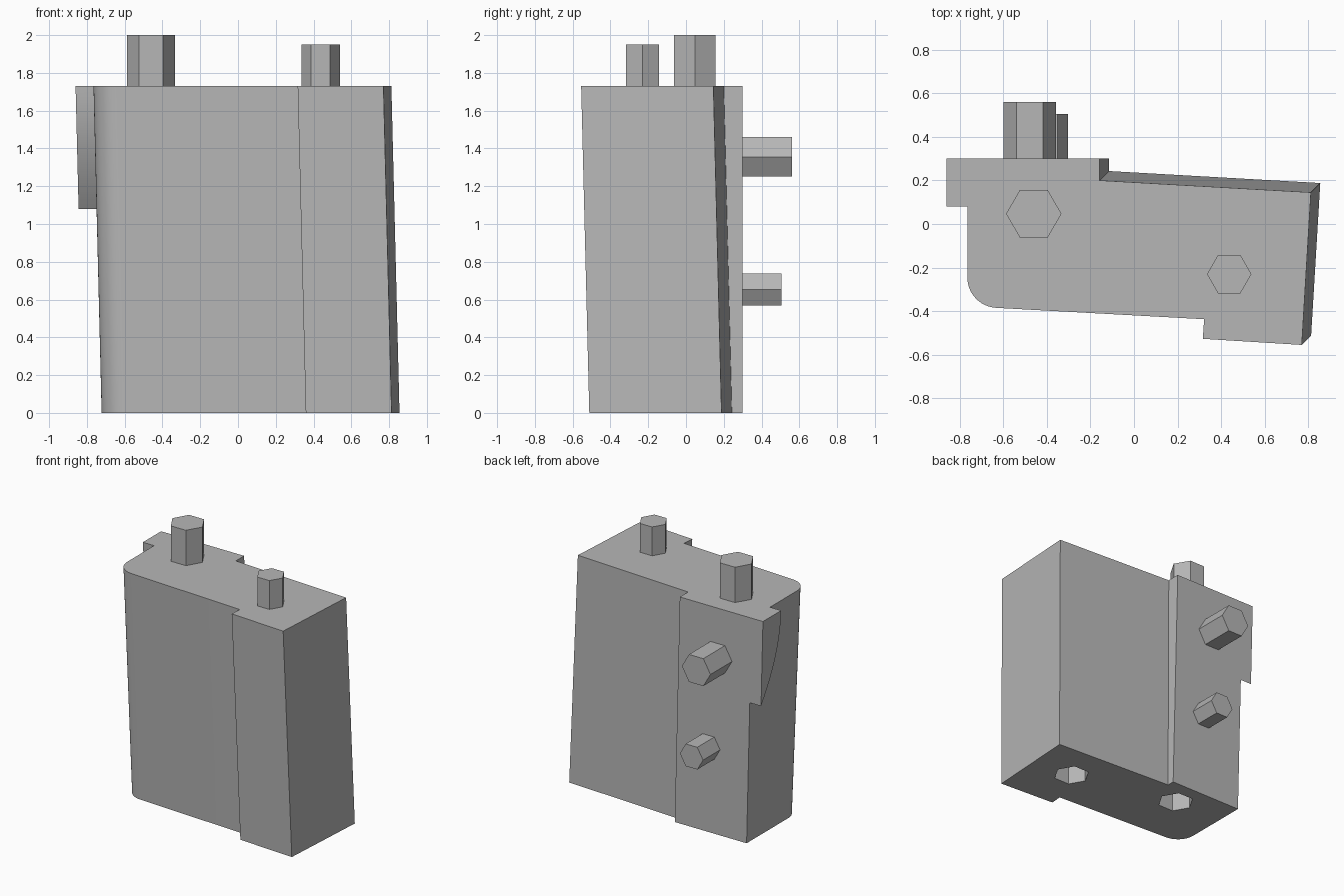
import bpy, bmesh
from math import cos, sin, pi, radians
from mathutils import Matrix, Vector

if "Cube" in bpy.data.objects:
    bpy.data.objects.remove(bpy.data.objects["Cube"], do_unlink=True)

TOP = 1.73      # height of the main block
LEAN = 0.043    # sideways drift of the block from top to bottom
BACK = 0.30     # flat back plane, which does not lean

grey = bpy.data.materials.new("plain grey")
grey.use_nodes = True
grey.diffuse_color = (0.47, 0.47, 0.47, 1)
grey.node_tree.nodes["Principled BSDF"].inputs["Base Color"].default_value = grey.diffuse_color


def lean(x, z):
    return x + LEAN * (TOP - z) / TOP


def make_object(name, bm):
    bmesh.ops.recalc_face_normals(bm, faces=bm.faces)
    mesh = bpy.data.meshes.new(name)
    bm.to_mesh(mesh)
    bm.free()
    mesh.materials.append(grey)
    obj = bpy.data.objects.new(name, mesh)
    bpy.context.collection.objects.link(obj)
    return obj


def loft(name, first, second):
    """Closed solid between two matching outlines."""
    bm = bmesh.new()
    a = [bm.verts.new(p) for p in first]
    b = [bm.verts.new(p) for p in second]
    bm.faces.new(a)
    bm.faces.new(b)
    for i in range(len(a)):
        j = (i + 1) % len(a)
        bm.faces.new((a[i], a[j], b[j], b[i]))
    return make_object(name, bm)


def hex_peg(name, base, radius, length, axis="Z"):
    """Six-sided peg growing from base along +z or +y."""
    bm = bmesh.new()
    bmesh.ops.create_cone(bm, cap_ends=True, segments=6, radius1=radius, radius2=radius,
                          depth=length, matrix=Matrix.Translation((0, 0, length / 2))
                          @ Matrix.Rotation(pi / 6, 4, "Z"))
    if axis == "Y":
        bm.transform(Matrix.Rotation(-pi / 2, 4, "X"))
    bm.transform(Matrix.Translation(Vector(base)))
    return make_object(name, bm)


# Main block: stepped outline with one rounded front corner
corner = [(-0.625 + 0.14 * cos(a), -0.245 + 0.14 * sin(a))
          for a in (radians(180 + 87 * i / 12) for i in range(13))]
outline = [(-0.765, BACK)] + corner + [
    (0.322, -0.437), (0.316, -0.527), (0.77, -0.555),
    (0.812, 0.145), (-0.158, 0.2), (-0.158, BACK)]
upper = [(x, y, TOP) for x, y in outline]
lower = [(lean(x, 0), y if y == BACK else y + LEAN, 0) for x, y in outline]
block = loft("main_block", upper, lower)

# Hexagonal sockets in the underside
for name, x, y in (("left", 0.505, -0.095), ("right", -0.315, 0.09)):
    cutter = hex_peg(name + "_socket_cutter", (x, y, -0.05), 0.128, 0.33)
    cutter.hide_render = True
    cut = block.modifiers.new(name + " socket", "BOOLEAN")
    cut.operation = "DIFFERENCE"
    cut.solver = "EXACT"
    cut.object = cutter
    bpy.context.view_layer.objects.active = block
    bpy.ops.object.modifier_apply(modifier=cut.name)
    bpy.data.objects.remove(cutter, do_unlink=True)

# Side lug: front edge curves back to the rear plane as it descends
drop, depth = 0.65, 0.22
profile = [(BACK, TOP)] + [(BACK - depth * (1 - (i / 12) ** 2), TOP - drop * i / 12)
                           for i in range(13)]
lug = loft("side_lug", [(lean(-0.86, z), y, z) for y, z in profile],
           [(lean(-0.765, z), y, z) for y, z in profile])

# Pegs on the top and on the back
hex_peg("large_top_peg", (-0.46, 0.047, TOP), 0.127, 0.27)
hex_peg("small_top_peg", (0.437, -0.23, TOP), 0.102, 0.22)
hex_peg("large_back_peg", (-0.478, BACK, 1.355), 0.121, 0.26, "Y")
hex_peg("small_back_peg", (-0.40, BACK, 0.653), 0.098, 0.205, "Y")

# Smooth curved surfaces, keep hard edges
bpy.ops.object.select_all(action="DESELECT")
for obj in (block, lug):
    obj.select_set(True)
bpy.context.view_layer.objects.active = block
bpy.ops.object.shade_smooth_by_angle(angle=radians(25))
